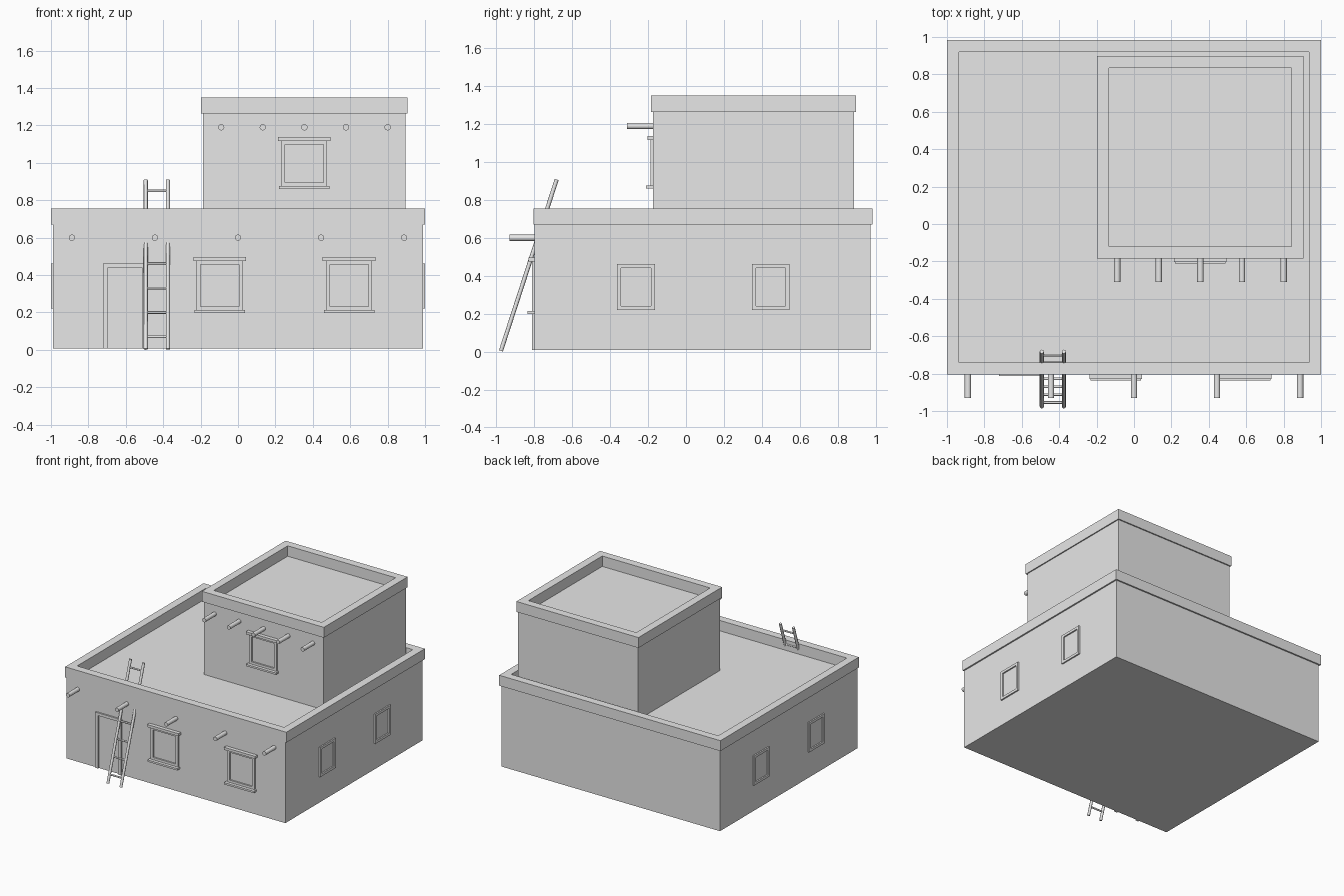
import bpy, bmesh, math
from mathutils import Vector

if "Cube" in bpy.data.objects:
    bpy.data.objects.remove(bpy.data.objects["Cube"])

adobe = bpy.data.materials.new("plain_adobe")
adobe.diffuse_color = (0.8, 0.8, 0.8, 1)
adobe.use_nodes = True
adobe.node_tree.nodes["Principled BSDF"].inputs["Base Color"].default_value = adobe.diffuse_color


def finish(name, bm):
    bmesh.ops.recalc_face_normals(bm, faces=bm.faces)
    mesh = bpy.data.meshes.new(name)
    bm.to_mesh(mesh)
    bm.free()
    mesh.materials.append(adobe)
    obj = bpy.data.objects.new(name, mesh)
    bpy.context.collection.objects.link(obj)
    return obj


def box(name, x0, x1, y0, y1, z0, z1):
    bm = bmesh.new()
    bmesh.ops.create_cube(bm, size=1)
    for v in bm.verts:
        v.co = ((x0 + x1) / 2 + v.co.x * (x1 - x0),
                (y0 + y1) / 2 + v.co.y * (y1 - y0),
                (z0 + z1) / 2 + v.co.z * (z1 - z0))
    return finish(name, bm)


def frame(name, axis, u, v, depth, border, bottom=None):
    """Rectangular ring in the plane across axis; bottom is the lower border."""
    bottom = border if bottom is None else bottom

    def place(a, b, d):
        return {"x": (d, a, b), "y": (a, d, b), "z": (a, b, d)}[axis]

    def loop(u0, u1, v0, v1, d):
        return [bm.verts.new(place(a, b, d))
                for a, b in ((u0, v0), (u1, v0), (u1, v1), (u0, v1))]

    bm = bmesh.new()
    inner = (u[0] + border, u[1] - border, v[0] + bottom, v[1] - border)
    loops = [loop(*u, *v, depth[0]), loop(*u, *v, depth[1]),
             loop(*inner, depth[1]), loop(*inner, depth[0])]
    for k in range(4):
        a, b = loops[k], loops[(k + 1) % 4]
        for i in range(4):
            j = (i + 1) % 4
            bm.faces.new((a[i], a[j], b[j], b[i]))
    return finish(name, bm)


def pole(name, start, end, radius, sides=12):
    start, end = Vector(start), Vector(end)
    bm = bmesh.new()
    bmesh.ops.create_cone(bm, cap_ends=True, segments=sides, radius1=radius,
                          radius2=radius, depth=(end - start).length)
    turn = (end - start).to_track_quat("Z", "Y")
    for v in bm.verts:
        v.co = turn @ v.co + (start + end) / 2
    obj = finish(name, bm)
    for p in obj.data.polygons:
        p.use_smooth = len(p.vertices) == 4
    bpy.context.view_layer.objects.active = obj
    obj.select_set(True)
    bpy.ops.object.shade_smooth_by_angle(angle=math.radians(50))
    obj.select_set(False)
    return obj


# Two storeys, each with a raised parapet around a flat roof
box("lower_storey", -0.988, 0.988, -0.80, 0.972, 0.008, 0.67)
frame("lower_parapet", "z", (-1, 1), (-0.804, 0.984), (0.67, 0.755), 0.064)
box("upper_storey", -0.187, 0.896, -0.174, 0.887, 0.66, 1.265)
frame("upper_parapet", "z", (-0.198, 0.905), (-0.184, 0.897), (1.265, 1.35), 0.064)

# Projecting roof beams
for i in range(5):
    x = -0.888 + 0.444 * i
    pole("lower_roof_beam", (x, -0.78, 0.6), (x, -0.93, 0.6), 0.017)
    x = -0.09 + 0.2225 * i
    pole("upper_roof_beam", (x, -0.15, 1.19), (x, -0.31, 1.19), 0.017)

# Front windows: frame, sill and lintel
for cx, wall, z0, z1 in ((-0.098, -0.80, 0.198, 0.497),
                         (0.594, -0.80, 0.198, 0.497),
                         (0.354, -0.174, 0.861, 1.138)):
    frame("front_window_frame", "y", (cx - 0.123, cx + 0.123),
          (z0 + 0.014, z1 - 0.02), (wall - 0.012, wall + 0.003), 0.02)
    box("front_window_sill", cx - 0.135, cx + 0.135,
        wall - 0.037, wall + 0.003, z0, z0 + 0.015)
    box("front_window_lintel", cx - 0.141, cx + 0.141,
        wall - 0.03, wall + 0.003, z1 - 0.021, z1)

# Side windows, two on each side wall
for side in (-1, 1):
    for cy in (-0.264, 0.447):
        frame("side_window_frame", "x", (cy - 0.1, cy + 0.1), (0.22, 0.463),
              (side * 0.985, side * 0.999), 0.021)

# Door frame, open at the threshold
box("door_left_jamb", -0.722, -0.696, -0.812, -0.797, 0.008, 0.44)
box("door_right_jamb", -0.514, -0.488, -0.812, -0.797, 0.008, 0.44)
box("door_header", -0.722, -0.488, -0.812, -0.797, 0.44, 0.463)

# Leaning ladder
foot, head = Vector((0, -0.976, 0.004)), Vector((0, -0.682, 0.908))
left, right = Vector((-0.493, 0, 0)), Vector((-0.375, 0, 0))
for rail in (left, right):
    pole("ladder_rail", foot + rail, head + rail, 0.011, 8)
for i in range(7):
    p = foot.lerp(head, (0.066 + 0.13 * i) / 0.904)
    pole("ladder_rung", p + left, p + right, 0.007, 8)
